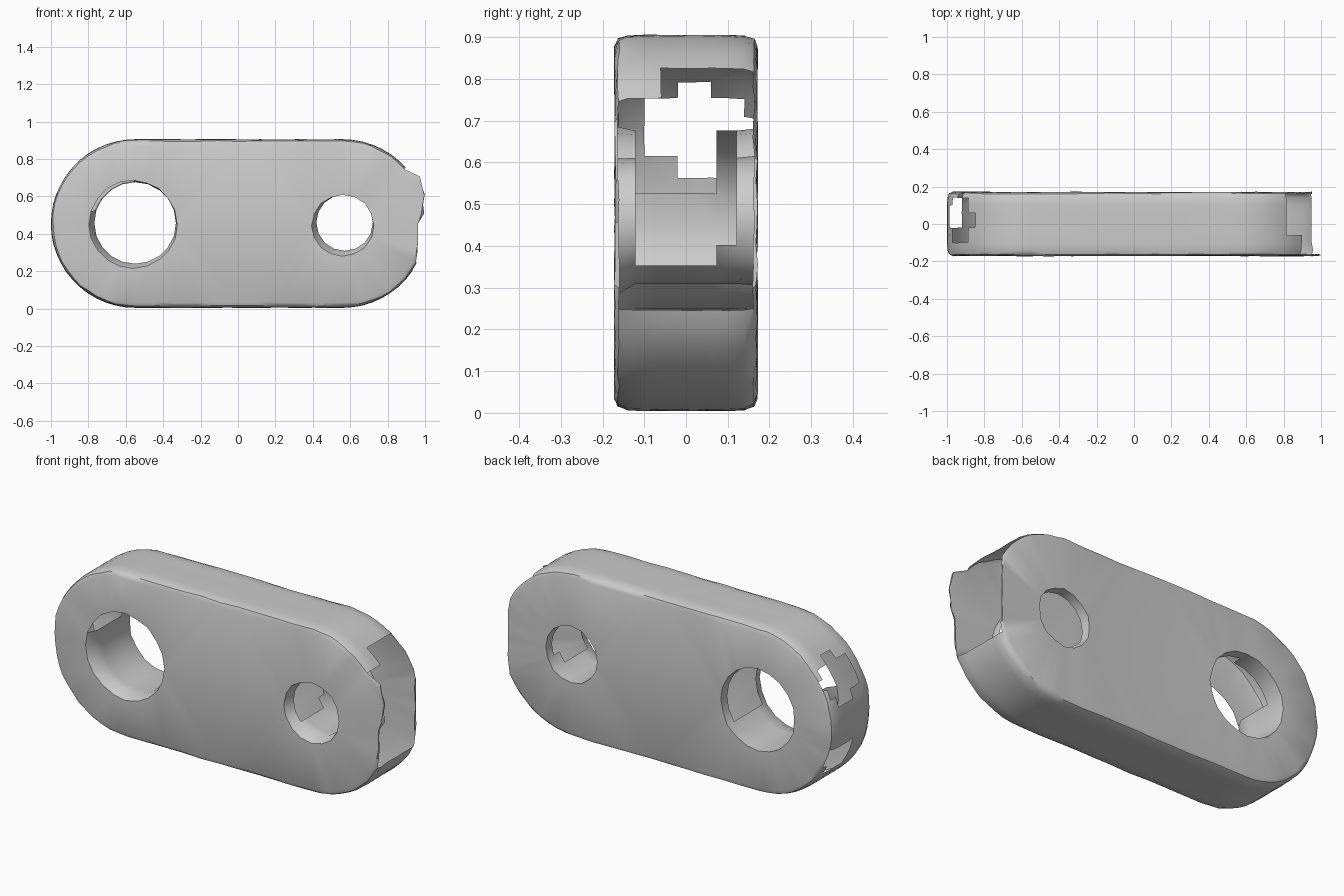
import bpy, bmesh, math, random
from mathutils import Vector

random.seed(4)
cube = bpy.data.objects.get("Cube")
if cube:
    bpy.data.objects.remove(cube)

grey = bpy.data.materials.new("worn grey")
grey.use_nodes = True
colour = (0.6, 0.6, 0.6, 1)
grey.diffuse_color = colour
grey.node_tree.nodes["Principled BSDF"].inputs["Base Color"].default_value = colour

MID, RADIUS, HALF = 0.455, 0.45, 0.17
LEFT_X, RIGHT_X = -0.55, 0.56
END_STEPS, FLAT_STEPS = 26, 10


def outline(inset):
    """Rounded outline of the link as (x, z) pairs."""
    r = RADIUS - inset
    pts = []
    for cx, start in ((RIGHT_X, -math.pi / 2), (LEFT_X, math.pi / 2)):
        for i in range(END_STEPS + 1):
            a = start + math.pi * i / END_STEPS
            pts.append((cx + r * math.cos(a), MID + r * math.sin(a)))
        side = 1 if start < 0 else -1
        for i in range(1, FLAT_STEPS):
            t = i / FLAT_STEPS
            x0, x1 = (RIGHT_X, LEFT_X) if side > 0 else (LEFT_X, RIGHT_X)
            pts.append((x0 + (x1 - x0) * t, MID + side * r))
    return pts


def broken_edge(x, y, z):
    """Trim the torn end, leaving a pointed corner on the front sheet."""
    if x < 0.8:
        return x
    tip = max(0, 1 - abs(z - 0.6) / 0.14)
    front = y < -0.12
    limit = 0.96 + 0.04 * tip if front else 0.95
    if front and tip > 0.2:
        return max(x, limit)
    return min(x, limit)


def ring(bm, pts, y, rough=0.0):
    verts = []
    for x, z in pts:
        j = [random.uniform(-rough, rough) for _ in range(3)]
        verts.append(bm.verts.new((broken_edge(x, y, z) + j[0], y + j[1], z + j[2])))
    return verts


def bridge(bm, a, b, keep):
    n = len(a)
    for i in range(n):
        quad = (a[i], a[(i + 1) % n], b[(i + 1) % n], b[i])
        c = sum((v.co for v in quad), Vector()) / 4
        if keep(c):
            bm.faces.new(quad)


def circle(cx, cz, r, count):
    return [(cx + r * math.cos(math.tau * i / count),
             cz + r * math.sin(math.tau * i / count)) for i in range(count)]


def loop_edges(bm, verts):
    edges = []
    for i, v in enumerate(verts):
        w = verts[(i + 1) % len(verts)]
        edges.append(bm.edges.get((v, w)) or bm.edges.new((v, w)))
    return edges


def keep_wall(c):
    """The outer wall is torn open at both ends."""
    if c.x > 0.8:
        top = 0.82 if c.y > -0.06 else 0.76
        return not (0.24 < c.z < top and -0.155 < c.y < 0.162)
    if c.x < -0.8:
        upper = ((c.y - 0.03) / 0.13) ** 2 + ((c.z - 0.68) / 0.1) ** 2 < 1
        lower = -0.02 < c.y < 0.15 and 0.2 < c.z < 0.36
        return not (upper or lower)
    return True


def keep_big_bore(c):
    if c.z < 0.36:
        return True
    if c.x < -0.55:
        return c.z < 0.55 or c.y > 0.09
    return abs(c.y) > 0.13


def keep_small_bore(c):
    return c.z < 0.36 or (c.y > 0.08 and c.z < 0.43) or abs(c.y) > 0.14


def finish(bm, name):
    bmesh.ops.remove_doubles(bm, verts=bm.verts, dist=0.0005)
    bmesh.ops.recalc_face_normals(bm, faces=bm.faces)
    mesh = bpy.data.meshes.new(name)
    bm.to_mesh(mesh)
    bm.free()
    mesh.materials.append(grey)
    obj = bpy.data.objects.new(name, mesh)
    bpy.context.collection.objects.link(obj)
    bpy.ops.object.select_all(action="DESELECT")
    obj.select_set(True)
    bpy.context.view_layer.objects.active = obj
    bpy.ops.object.shade_smooth_by_angle(angle=math.radians(35))


# Hollow link body: softly rounded wall with rough rims
body = bmesh.new()
section = [(-0.17, 0.028), (-0.162, 0.01), (-0.14, 0.002), (-0.1, 0), (-0.06, 0),
           (-0.02, 0), (0.02, 0), (0.06, 0), (0.1, 0), (0.14, 0.002),
           (0.162, 0.012), (0.17, 0.03)]
rings = [ring(body, outline(inset), y, 0.003 if abs(y) > 0.15 else 0.001)
         for y, inset in section]
for a, b in zip(rings, rings[1:]):
    bridge(body, a, b, keep_wall)

# Front and back sheets, each pierced by two holes, with partial bore walls
BIG = ((-0.56, 0.45, 0.235), (-0.55, 0.458, 0.222))
SMALL = ((0.56, 0.445, 0.165), (0.57, 0.46, 0.155))
rims = []
for sheet, y in ((0, -HALF), (1, HALF)):
    holes = [ring(body, circle(*spec[sheet], count), y, 0.003)
             for spec, count in ((BIG, 20), (SMALL, 16))]
    rims.append(holes)
    edges = loop_edges(body, rings[-sheet])
    for hole in holes:
        edges += loop_edges(body, hole)
    bmesh.ops.triangle_fill(body, edges=edges, use_beauty=True)

STEPS = 7
for k, keep in ((0, keep_big_bore), (1, keep_small_bore)):
    front, back = rims[0][k], rims[1][k]
    centre = (BIG if k == 0 else SMALL)[1]
    loops = [front]
    for s in range(1, STEPS):
        y = -HALF + 2 * HALF * s / STEPS
        loops.append(ring(body, circle(centre[0], centre[1], centre[2] - 0.004, len(front)), y))
    loops.append(back)
    for a, b in zip(loops, loops[1:]):
        bridge(body, a, b, keep)

loose = [v for v in body.verts if not v.link_faces]
bmesh.ops.delete(body, geom=loose, context="VERTS")
finish(body, "link_body")
